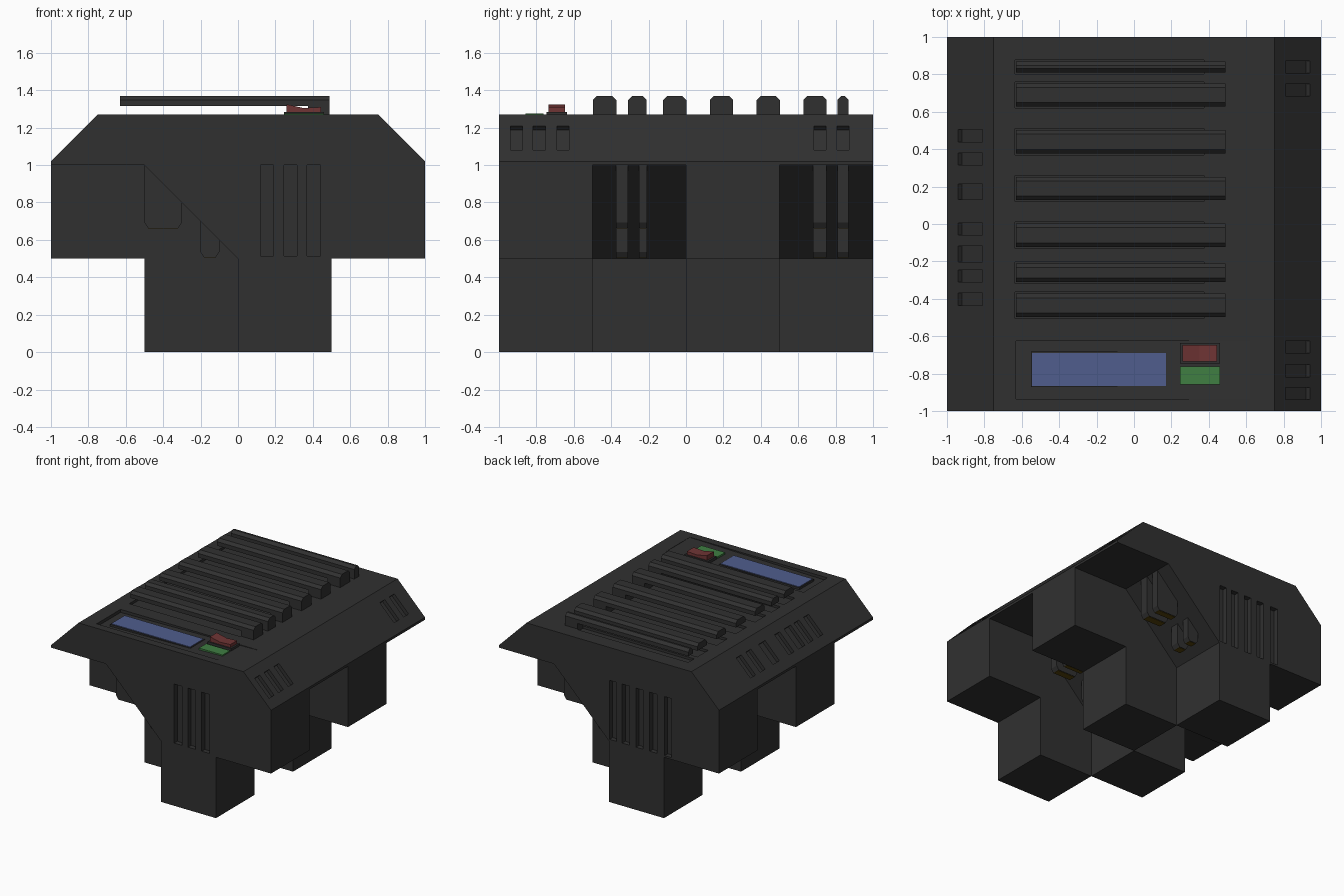
import bpy, bmesh, math
from mathutils import Matrix

if "Cube" in bpy.data.objects:
    bpy.data.objects.remove(bpy.data.objects["Cube"])


def material(name, rgb):
    m = bpy.data.materials.new(name)
    m.diffuse_color = (*rgb, 1)
    m.use_nodes = True
    m.node_tree.nodes["Principled BSDF"].inputs["Base Color"].default_value = m.diffuse_color
    return m


DARK = material("dark_casing", (0.03, 0.03, 0.03))
RED = material("red_plastic", (0.16, 0.035, 0.035))
GREEN = material("green_plastic", (0.05, 0.21, 0.055))
BLUE = material("blue_glass", (0.08, 0.11, 0.27))
GOLD = material("gold_contact", (0.09, 0.055, 0.003))


def add_prism(bm, profile, y0, y1):
    """Extrude an (x, z) outline from y0 to y1."""
    a = [bm.verts.new((x, y0, z)) for x, z in profile]
    b = [bm.verts.new((x, y1, z)) for x, z in profile]
    n = len(a)
    faces = [bm.faces.new(a), bm.faces.new(b[::-1])]
    faces += [bm.faces.new((a[i], b[i], b[(i + 1) % n], a[(i + 1) % n])) for i in range(n)]
    bmesh.ops.recalc_face_normals(bm, faces=faces)
    return a + b


def rect(x0, x1, z0, z1):
    return [(x0, z0), (x1, z0), (x1, z1), (x0, z1)]


def finish(bm, name, mat):
    me = bpy.data.meshes.new(name)
    bm.to_mesh(me)
    bm.free()
    ob = bpy.data.objects.new(name, me)
    bpy.context.collection.objects.link(ob)
    me.materials.append(mat)
    return ob


def prism(name, profile, y0, y1, mat=DARK):
    bm = bmesh.new()
    add_prism(bm, profile, y0, y1)
    return finish(bm, name, mat)


def boolean(target, other, op):
    mod = target.modifiers.new(op, 'BOOLEAN')
    mod.operation, mod.solver, mod.object = op, 'EXACT', other
    bpy.context.view_layer.objects.active = target
    bpy.ops.object.modifier_apply(modifier=mod.name)
    bpy.data.objects.remove(other)


# casing: four slices with the same outline, alternately mirrored
outline = [(-1, 1), (-0.5, 1), (0, 0.5), (0, 0), (0.5, 0), (0.5, 0.5), (1, 0.5),
           (1, 1.02), (0.75, 1.27), (-0.75, 1.27), (-1, 1.02)]
body = None
for i in range(4):
    s = 1 if i % 2 == 0 else -1
    piece = prism("casing", [(s * x, z) for x, z in outline], -1 + i * 0.5, -0.5 + i * 0.5)
    if body:
        boolean(body, piece, 'UNION')
    else:
        body = piece

# rib positions (y centre, width)
ribs = [(-0.435, 0.125), (-0.26, 0.1), (-0.06, 0.125), (0.19, 0.125),
        (0.44, 0.125), (0.69, 0.125), (0.84, 0.06)]

# recesses: end vents, chamfer vents, rib grooves, tilted panel
cut = bmesh.new()
for x in (0.12, 0.245, 0.37):
    add_prism(cut, rect(x, x + 0.07, 0.515, 1.0), -1.1, -0.96)
for x in (0.005, 0.12, 0.245, 0.37, 0.505):
    add_prism(cut, rect(-x - 0.065, -x, 0.515, 1.0), 0.96, 1.1)
side_vents = {1: (-0.907, -0.785, -0.657, 0.717, 0.84),
              -1: (0.472, 0.347, 0.172, -0.027, -0.16, -0.278, -0.402)}
for s, ys in side_vents.items():
    for y in ys:
        w = 0.042 if y in (0.172, -0.16) else 0.0325
        vs = add_prism(cut, rect(-0.092, 0.092, -0.03, 0.03), y - w, y + w)
        m = Matrix.Translation((s * 0.875, 0, 1.145)) @ Matrix.Rotation(s * math.pi / 4, 4, 'Y')
        bmesh.ops.transform(cut, matrix=m, verts=vs)
for y, w in ribs:
    add_prism(cut, rect(-0.635, 0.375, 1.25, 1.4), y - w / 2 - 0.008, y + w / 2 + 0.008)
add_prism(cut, [(-0.63, 1.245), (0.62, 1.268), (0.62, 1.4), (-0.63, 1.4)], -0.935, -0.625)
cutter = finish(cut, "recess_cutter", DARK)
cutter.hide_render = True
boolean(body, cutter, 'DIFFERENCE')

# cantilevered cooling ribs with chamfered top edges
for i, (y, w) in enumerate(ribs):
    bm = bmesh.new()
    add_prism(bm, [(-0.63, 1.315), (0.375, 1.315), (0.375, 1.265), (0.49, 1.265),
                   (0.49, 1.37), (-0.63, 1.37)], y - w / 2, y + w / 2)
    top = [e for e in bm.edges if all(v.co.z > 1.36 for v in e.verts)
           and abs(e.verts[0].co.x - e.verts[1].co.x) > 0.5]
    bmesh.ops.bevel(bm, geom=top, offset=0.022, segments=1, affect='EDGES')
    finish(bm, f"cooling_rib_{i + 1}", DARK)

# control panel
prism("display_frame", rect(-0.552, 0.177, 1.235, 1.263), -0.872, -0.683)
prism("display", rect(-0.545, 0.17, 1.24, 1.267), -0.865, -0.69, BLUE)
prism("green_button", rect(0.245, 0.46, 1.25, 1.275), -0.857, -0.762, GREEN)
prism("switch_base", rect(0.245, 0.46, 1.25, 1.285), -0.745, -0.637)
prism("red_switch", [(0.26, 1.28), (0.445, 1.28), (0.445, 1.31), (0.35, 1.305), (0.26, 1.325)],
      -0.735, -0.647, RED)

# contact fins under the slopes: (x inner, x outer, bottom z, top z at outer, at inner)
fins = [(0.3, 0.5, 0.663), (0.1, 0.2, 0.505)]
pairs = [(0.68, 0.75), (0.81, 0.87), (-0.374, -0.31), (-0.251, -0.209)]
for s, side in ((1, "right"), (-1, "left")):
    for j, (y0, y1) in enumerate(pairs):
        for k, (xi, xo, z) in enumerate(fins):
            shape = [(xi, z + 0.03), (xi + 0.02, z), (xo - 0.02, z), (xo, z + 0.03),
                     (xo, 0.5 + xo), (xi, 0.5 + xi)]
            ya, yb = sorted((s * y0, s * y1))
            prism(f"{side}_fin_{j + 1}_{k + 1}", [(s * x, h) for x, h in shape], ya, yb)
            pad = rect(xi + 0.02, xo - 0.02, z - 0.003, z + 0.002)
            prism(f"{side}_contact_{j + 1}_{k + 1}", [(s * x, h) for x, h in pad],
                  ya + 0.005, yb - 0.005, GOLD)
